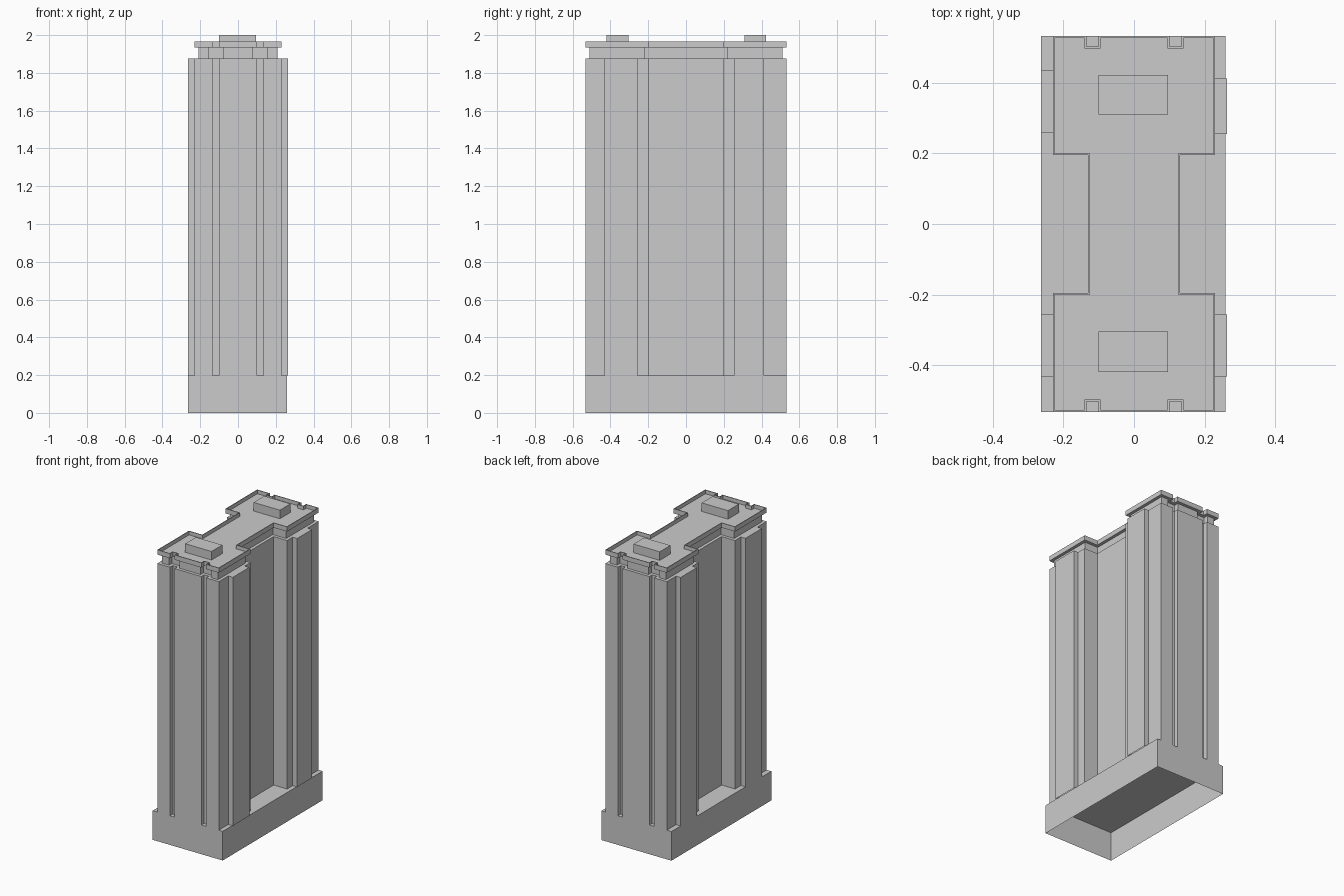
import bpy, bmesh

if "Cube" in bpy.data.objects:
    bpy.data.objects.remove(bpy.data.objects["Cube"])


def outline(d=0.0):
    """Tower plan, shrunk inward by d: mirrored from one quarter."""
    q = [(0.13 - d, 0.195 + d), (0.23 - d, 0.195 + d), (0.23 - d, 0.533 - d),
         (0.135 + d, 0.533 - d), (0.135 + d, 0.503 - d),
         (0.10 - d, 0.503 - d), (0.10 - d, 0.533 - d)]
    back = q + [(-x, y) for x, y in reversed(q)]
    return back + [(-x, -y) for x, y in back]


def rect(x0, x1, y0, y1):
    return [(x0, y0), (x1, y0), (x1, y1), (x0, y1)]


def prism(name, pts, z0, z1, bottom=False, lip=None):
    """Extrude a plan; lip = (width, depth) sinks the top inside a rim."""
    bm = bmesh.new()
    low = bm.faces.new([bm.verts.new((x, y, z0)) for x, y in pts])
    geom = bmesh.ops.extrude_face_region(bm, geom=[low], use_keep_orig=True)["geom"]
    top = next(g for g in geom if isinstance(g, bmesh.types.BMFace))
    for v in top.verts:
        v.co.z = z1
    bmesh.ops.recalc_face_normals(bm, faces=bm.faces[:])
    if lip:
        bmesh.ops.inset_region(bm, faces=[top], thickness=lip[0], use_even_offset=True)
        bmesh.ops.translate(bm, verts=top.verts[:], vec=(0, 0, 0))
        # sunken floor: duplicate the inset loop downward
        res = bmesh.ops.extrude_face_region(bm, geom=[top])["geom"]
        if top.is_valid:
            bm.faces.remove(top)
        for v in (g for g in res if isinstance(g, bmesh.types.BMVert)):
            v.co.z -= lip[1]
    if not bottom:
        bm.faces.remove(low)
    me = bpy.data.meshes.new(name)
    bm.to_mesh(me)
    bm.free()
    ob = bpy.data.objects.new(name, me)
    bpy.context.collection.objects.link(ob)
    return ob


# Podium, open underneath
prism("podium", rect(-0.264, 0.259, -0.533, 0.533), 0, 0.197)

# Main tower shaft with side recesses and end grooves
prism("tower_shaft", outline(), 0.197, 1.875)

# Projecting bays on the long sides
bays = [(-1, -0.432, -0.257), (-1, 0.26, 0.435), (1, -0.432, -0.257), (1, 0.255, 0.413)]
for i, (s, y0, y1) in enumerate(bays):
    x0, x1 = sorted((s * 0.23, s * 0.264))
    prism(f"side_bay_{i + 1}", rect(x0, x1, y0, y1), 0.197, 1.875)

# Set-back storey and roof slab with parapet
prism("setback_storey", outline(0.021), 1.875, 1.935)
prism("roof_slab", outline(), 1.935, 1.967, bottom=True, lip=(0.005, 0.025))

# Rooftop plant rooms
for name, y0, y1 in (("front", -0.42, -0.305), ("back", 0.31, 0.423)):
    prism(f"plant_room_{name}", rect(-0.1, 0.096, y0, y1), 1.942, 2.0)
